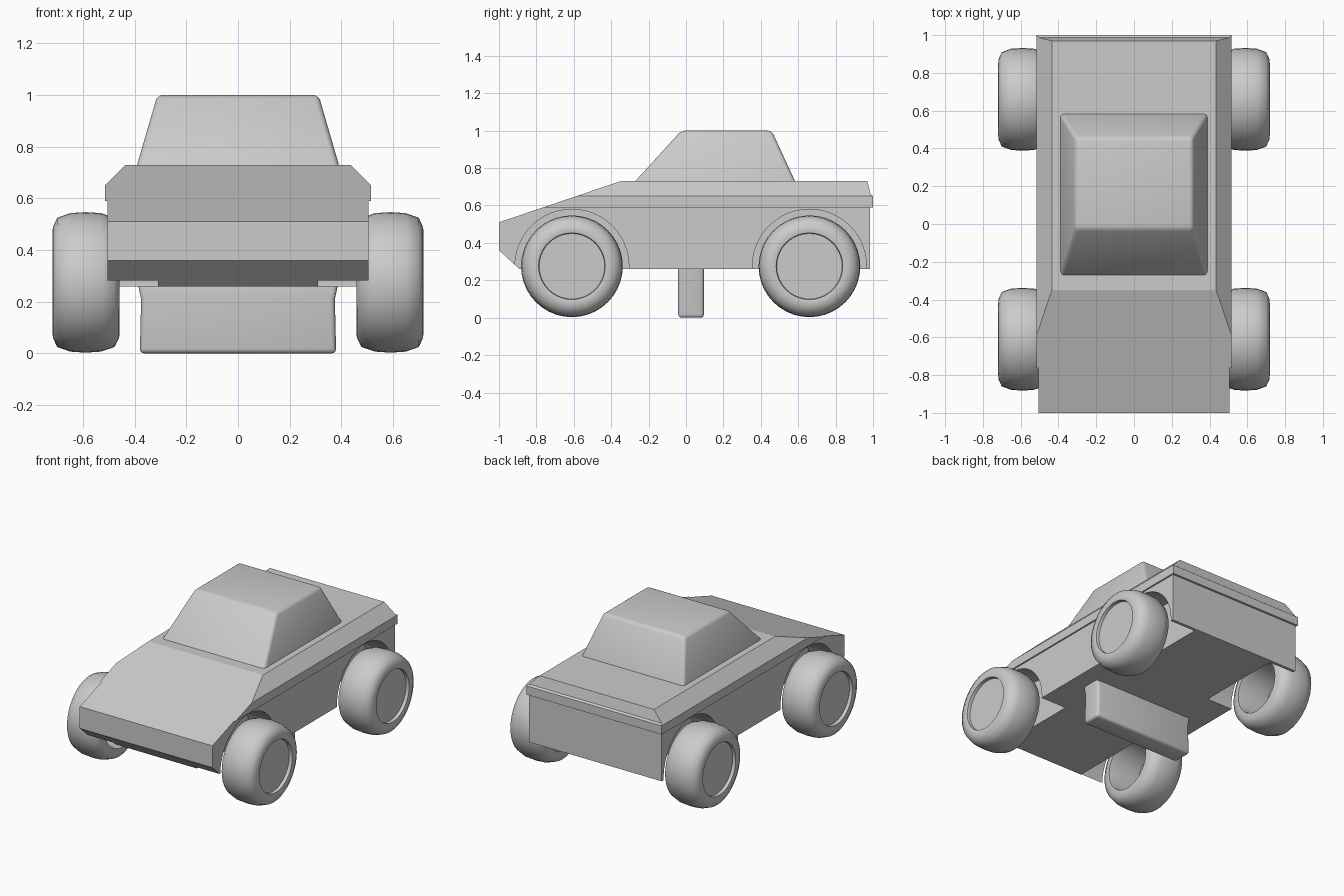
import bpy, bmesh, math
from mathutils import Vector

if "Cube" in bpy.data.objects:
    bpy.data.objects.remove(bpy.data.objects["Cube"])


def make_object(name, bm):
    bmesh.ops.recalc_face_normals(bm, faces=bm.faces)
    mesh = bpy.data.meshes.new(name)
    bm.to_mesh(mesh)
    bm.free()
    obj = bpy.data.objects.new(name, mesh)
    bpy.context.collection.objects.link(obj)
    return obj


def activate(obj):
    bpy.ops.object.select_all(action='DESELECT')
    obj.select_set(True)
    bpy.context.view_layer.objects.active = obj


def prism(name, points, offset):
    """Closed polygon swept along an offset vector."""
    bm = bmesh.new()
    face = bm.faces.new([bm.verts.new(p) for p in points])
    res = bmesh.ops.extrude_face_region(bm, geom=[face])
    verts = [v for v in res['geom'] if isinstance(v, bmesh.types.BMVert)]
    bmesh.ops.translate(bm, verts=verts, vec=Vector(offset))
    return make_object(name, bm)


def boolean(obj, cutter, operation):
    activate(obj)
    mod = obj.modifiers.new("Boolean", 'BOOLEAN')
    mod.operation, mod.solver, mod.object = operation, 'EXACT', cutter
    bpy.ops.object.modifier_apply(modifier=mod.name)
    bpy.data.objects.remove(cutter, do_unlink=True)


def bevelled(obj, width):
    activate(obj)
    mod = obj.modifiers.new("Bevel", 'BEVEL')
    mod.width, mod.segments, mod.limit_method = width, 3, 'ANGLE'
    bpy.ops.object.modifier_apply(modifier=mod.name)
    bpy.ops.object.shade_smooth_by_angle(angle=math.radians(35))


def loft(name, rings):
    """Box through rectangles given as (half width, y min, y max, z)."""
    bm = bmesh.new()
    loops = [[bm.verts.new(p) for p in
              ((-w, y0, z), (w, y0, z), (w, y1, z), (-w, y1, z))] for w, y0, y1, z in rings]
    bm.faces.new(loops[0])
    bm.faces.new(loops[-1])
    for a, b in zip(loops, loops[1:]):
        for i in range(4):
            j = (i + 1) % 4
            bm.faces.new((a[i], a[j], b[j], b[i]))
    return make_object(name, bm)


# Body: side outline trimmed by the front cross-section (with side trim band)
side = [(-1, 0.36), (-0.89, 0.26), (0.985, 0.26), (0.985, 0.59), (1, 0.59),
        (1, 0.65), (0.987, 0.66), (0.97, 0.73), (-0.35, 0.73), (-1, 0.51)]
body = prism("body", [(-0.7, y, z) for y, z in side], (1.4, 0, 0))
half = [(0.505, 0.2), (0.505, 0.59), (0.515, 0.59), (0.515, 0.65), (0.435, 0.73), (0.435, 0.8)]
section = half + [(-x, z) for x, z in reversed(half)]
boolean(body, prism("section", [(x, -1.1, z) for x, z in section], (0, 2.2, 0)), 'INTERSECT')

# Wheel arches
AXLES = (-0.61, 0.66)
for y in AXLES:
    for s in (-1, 1):
        ring = [(s * 0.31, y + 0.305 * math.cos(a), 0.275 + 0.305 * math.sin(a))
                for a in (2 * math.pi * i / 48 for i in range(48))]
        boolean(body, prism("arch", ring, (s * 0.4, 0, 0)), 'DIFFERENCE')

# Cabin
bevelled(loft("cabin", [(0.395, -0.285, 0.59, 0.715), (0.312, -0.025, 0.458, 1.0)]), 0.02)

# Cross block under the floor
bevelled(loft("underbody_block", [(0.38, -0.042, 0.096, 0.0), (0.375, -0.042, 0.096, 0.21),
                                  (0.39, -0.042, 0.096, 0.28)]), 0.018)

# Wheels: lathed tyre with shallow outer hub disc, hollow on the inner side
profile = [(0.0, 0.695), (0.175, 0.695), (0.178, 0.716), (0.19, 0.719), (0.215, 0.716),
           (0.25, 0.70), (0.268, 0.65), (0.272, 0.59), (0.268, 0.53), (0.25, 0.478),
           (0.215, 0.46), (0.18, 0.458), (0.176, 0.475), (0.175, 0.688), (0.0, 0.688)]
for y, end in zip(AXLES, ("front", "rear")):
    for s, label in ((-1, "left"), (1, "right")):
        bm = bmesh.new()
        vs = [bm.verts.new((s * x, y, 0.275 + r)) for r, x in profile]
        es = [bm.edges.new(p) for p in zip(vs, vs[1:])]
        bmesh.ops.spin(bm, geom=vs + es, cent=(0, y, 0.275), axis=(1, 0, 0),
                       angle=2 * math.pi, steps=40)
        bmesh.ops.remove_doubles(bm, verts=bm.verts, dist=0.0005)
        activate(make_object(f"{end}_{label}_wheel", bm))
        bpy.ops.object.shade_smooth_by_angle(angle=math.radians(50))
